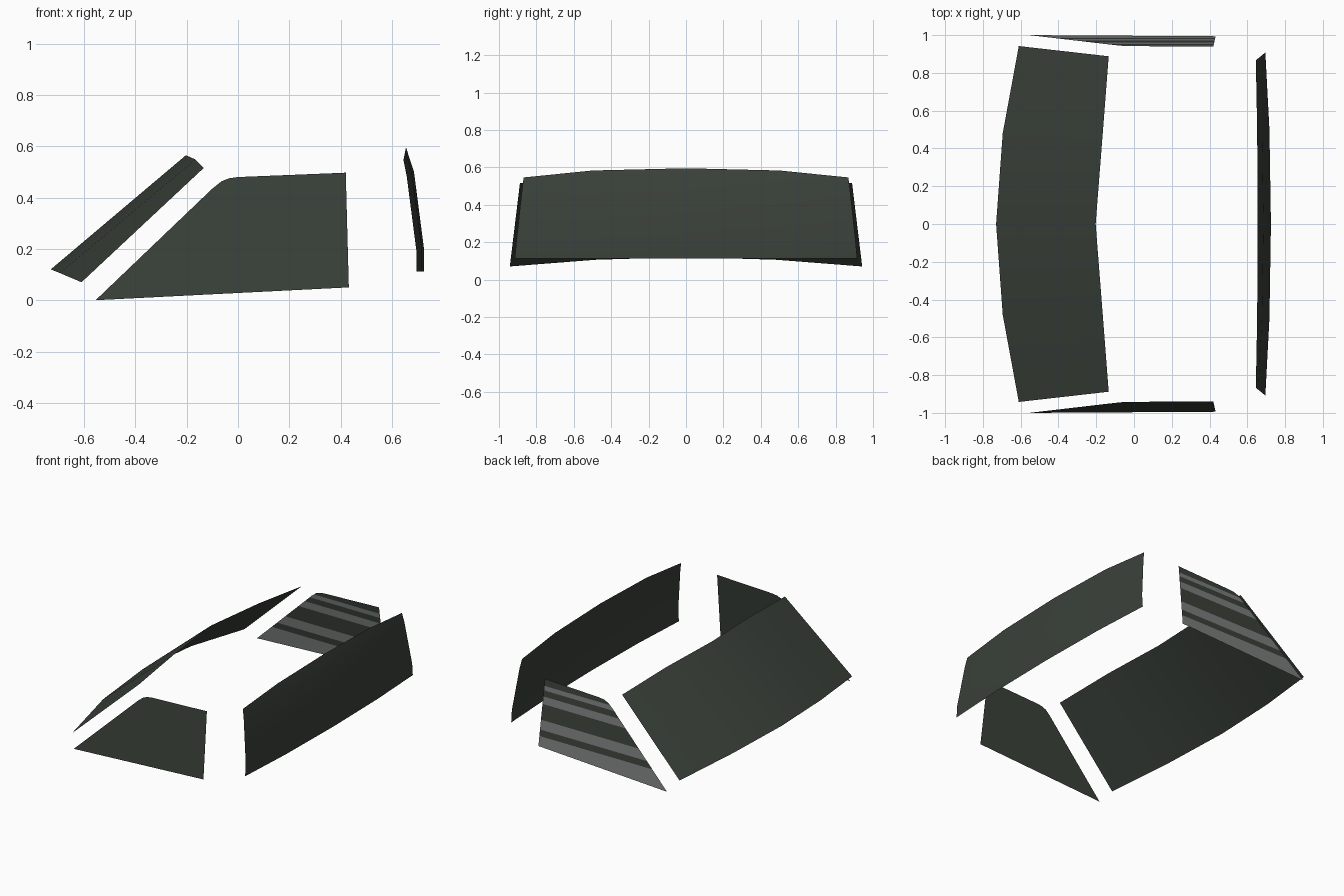
import bpy, bmesh
from mathutils import Vector

if "Cube" in bpy.data.objects:
    bpy.data.objects.remove(bpy.data.objects["Cube"])


def material(name, rgb):
    m = bpy.data.materials.new(name)
    m.diffuse_color = (*rgb, 1)
    m.use_nodes = True
    m.node_tree.nodes["Principled BSDF"].inputs["Base Color"].default_value = m.diffuse_color
    return m


dark = material("dark_green_glass", (0.042, 0.052, 0.042))
grey = material("grey_glass", (0.20, 0.21, 0.21))


def finish(name, bm, mats, smooth=False):
    me = bpy.data.meshes.new(name)
    bm.to_mesh(me)
    bm.free()
    ob = bpy.data.objects.new(name, me)
    bpy.context.collection.objects.link(ob)
    for m in mats:
        me.materials.append(m)
    for p in me.polygons:
        p.use_smooth = smooth
    return ob


def curved_pane(name, rows, outward):
    """Each row lists points from the centre line to the +y edge; mirrored to -y."""
    bm = bmesh.new()
    grid = []
    for row in rows:
        full = [(x, -y, z) for x, y, z in reversed(row[1:])] + row
        grid.append([bm.verts.new(p) for p in full])
    for a, b in zip(grid, grid[1:]):
        for i in range(len(a) - 1):
            f = bm.faces.new((a[i], a[i + 1], b[i + 1], b[i]))
            f.normal_update()
            if f.normal.x * outward < 0:
                f.normal_flip()
    return finish(name, bm, [dark], True)


# Windshield: bowed sheet, bottom edge to top edge
curved_pane("windshield", [
    [(-0.73, 0, 0.12), (-0.695, 0.48, 0.106), (-0.61, 0.942, 0.07)],
    [(-0.203, 0, 0.565), (-0.167, 0.46, 0.549), (-0.134, 0.888, 0.515)],
], -1)

# Rear window: bowed sheet that leans in towards the top
curved_pane("rear_window", [
    [(0.725, 0, 0.112), (0.717, 0.5, 0.112), (0.695, 0.915, 0.112)],
    [(0.725, 0, 0.20), (0.717, 0.5, 0.20), (0.695, 0.908, 0.195)],
    [(0.686, 0, 0.50), (0.678, 0.49, 0.495), (0.658, 0.877, 0.48)],
    [(0.655, 0, 0.595), (0.652, 0.5, 0.583), (0.645, 0.868, 0.546)],
], 1)

# Side windows: flat sheets leaning inwards
outline = [(-0.555, 0.0), (0.432, 0.05), (0.42, 0.497), (0.0, 0.48),
           (-0.035, 0.475), (-0.065, 0.463), (-0.10, 0.435)]
bands = [0.117, 0.16, 0.225, 0.33, 0.38, 0.42, 0.45]


def side_window(name, side, striped):
    bm = bmesh.new()
    f = bm.faces.new([bm.verts.new((x, side * (1 - 0.122 * z), z)) for x, z in outline])
    f.normal_update()
    if f.normal.y * side < 0:
        f.normal_flip()
    if striped:
        for z in bands:
            bmesh.ops.bisect_plane(bm, geom=bm.verts[:] + bm.edges[:] + bm.faces[:],
                                   plane_co=Vector((0, 0, z)), plane_no=Vector((0, 0, 1)))
        # Alternate grey and dark bands by height
        for f in bm.faces:
            h = f.calc_center_median().z
            f.material_index = 1 - sum(h > z for z in bands) % 2
    finish(name, bm, [dark, grey])


side_window("side_window_near", -1, False)
side_window("side_window_far", 1, True)
